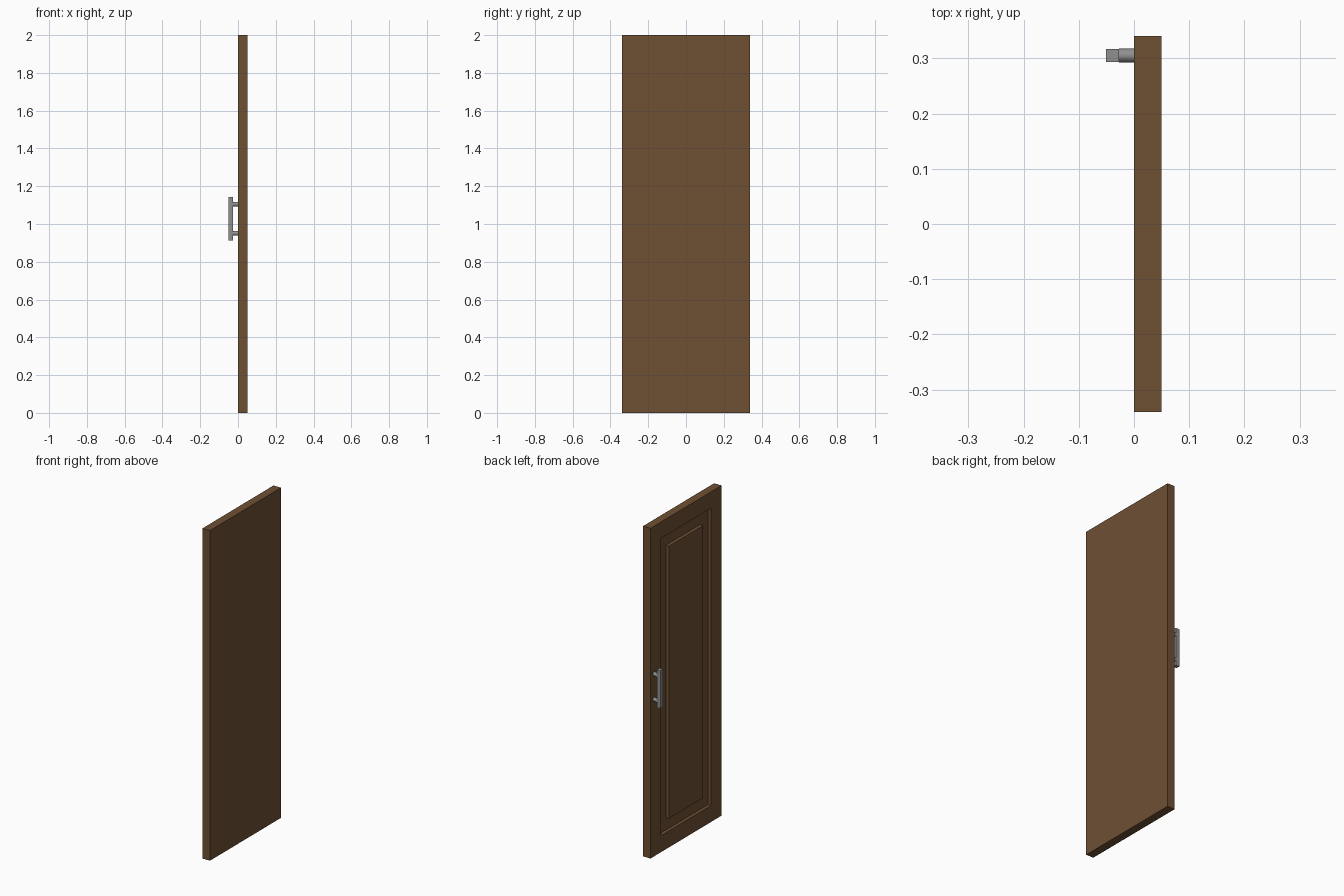
import bpy, bmesh
from math import pi
from mathutils import Matrix, Vector

if "Cube" in bpy.data.objects:
    bpy.data.objects.remove(bpy.data.objects["Cube"])


def material(name, rgb):
    m = bpy.data.materials.new(name)
    m.diffuse_color = (*rgb, 1.0)
    m.use_nodes = True
    m.node_tree.nodes["Principled BSDF"].inputs["Base Color"].default_value = m.diffuse_color
    return m


wood = material("brown_wood", (0.156, 0.080, 0.034))
metal = material("grey_metal", (0.28, 0.28, 0.28))


def finish(bm, name, mat):
    bmesh.ops.recalc_face_normals(bm, faces=bm.faces[:])
    me = bpy.data.meshes.new(name)
    bm.to_mesh(me)
    bm.free()
    me.materials.append(mat)
    ob = bpy.data.objects.new(name, me)
    bpy.context.collection.objects.link(ob)
    return ob


def box(lo, hi):
    lo, hi = Vector(lo), Vector(hi)
    bm = bmesh.new()
    m = Matrix.Translation((lo + hi) / 2) @ Matrix.Diagonal((*(hi - lo), 1))
    bmesh.ops.create_cube(bm, size=1, matrix=m)
    return bm


def push(bm, face, dx):
    """Extrude a face straight along x and return the moved face."""
    new = bmesh.ops.extrude_discrete_faces(bm, faces=[face])["faces"][0]
    bmesh.ops.translate(bm, verts=new.verts[:], vec=(dx, 0, 0))
    return new


# Door slab with a square groove around a raised centre panel on the -x side
bm = box((0, -0.34, 0), (0.05, 0.34, 2))
bm.normal_update()
panel = min(bm.faces, key=lambda f: f.calc_center_median().x)
bmesh.ops.inset_region(bm, faces=[panel], thickness=0.1, use_even_offset=True)
panel = push(bm, panel, 0.02)
bm.normal_update()
bmesh.ops.inset_region(bm, faces=[panel], thickness=0.075, use_even_offset=True)
push(bm, panel, -0.02)
finish(bm, "door_panel", wood)

# Handle: flat grip bar on two round posts
HY, HZ = 0.305, 1.028
finish(box((-0.051, HY - 0.012, HZ - 0.115), (-0.027, HY + 0.012, HZ + 0.115)),
       "handle_bar", metal)
for side, label in ((1, "upper"), (-1, "lower")):
    bm = bmesh.new()
    m = Matrix.Translation((-0.0135, HY, HZ + side * 0.077)) @ Matrix.Rotation(pi / 2, 4, 'Y')
    bmesh.ops.create_cone(bm, cap_ends=True, segments=16, radius1=0.0125,
                          radius2=0.0125, depth=0.027, matrix=m)
    post = finish(bm, f"handle_post_{label}", metal)
    for p in post.data.polygons:
        p.use_smooth = len(p.vertices) == 4
